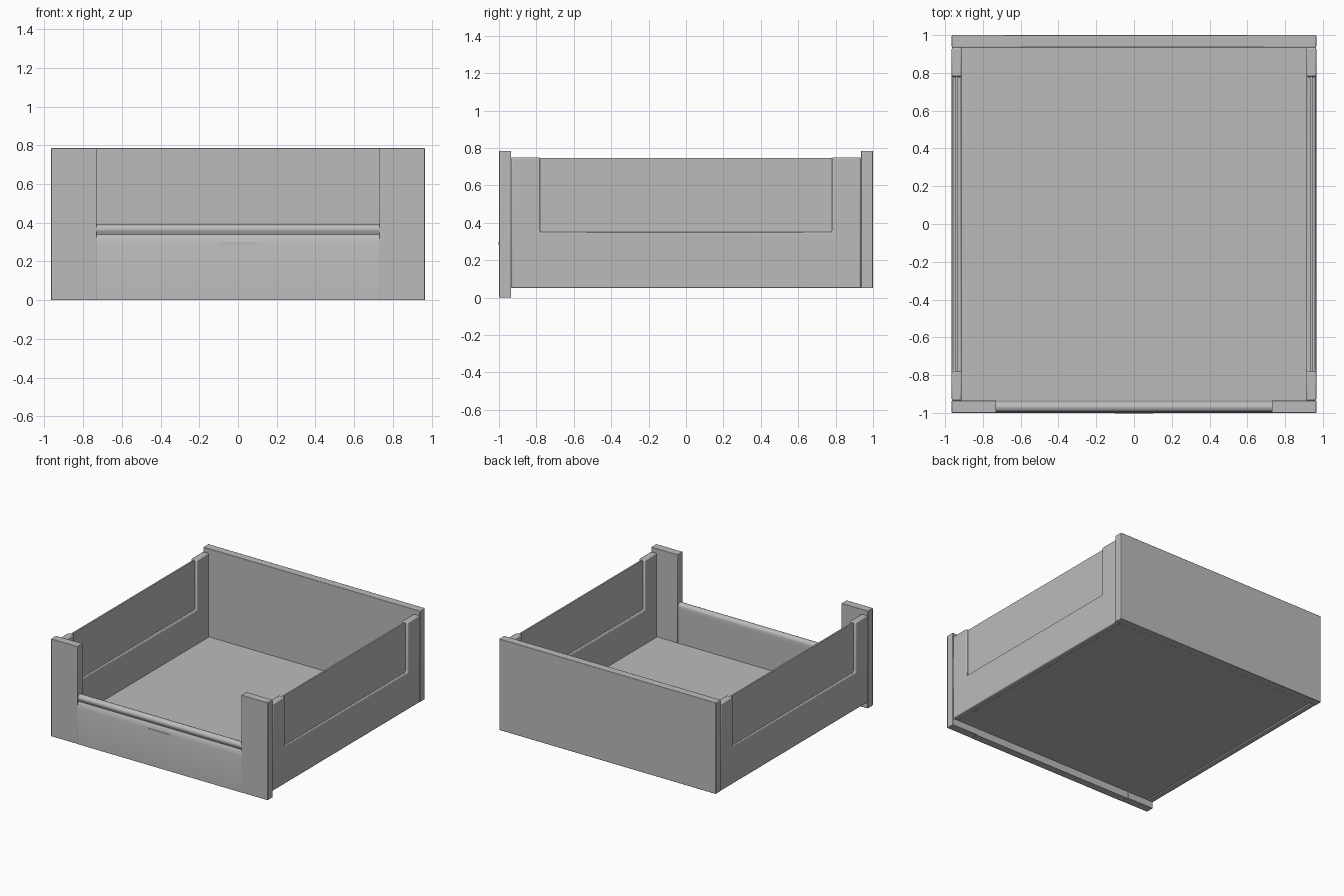
import bpy, bmesh, math

if "Cube" in bpy.data.objects:
    bpy.data.objects.remove(bpy.data.objects["Cube"])

grey = bpy.data.materials.new("grey")
grey.diffuse_color = (0.5, 0.5, 0.5, 1)
grey.use_nodes = True
grey.node_tree.nodes["Principled BSDF"].inputs["Base Color"].default_value = grey.diffuse_color


def finish(name, bm, bevel=0.0):
    bmesh.ops.recalc_face_normals(bm, faces=bm.faces)
    mesh = bpy.data.meshes.new(name)
    bm.to_mesh(mesh)
    bm.free()
    mesh.materials.append(grey)
    ob = bpy.data.objects.new(name, mesh)
    bpy.context.collection.objects.link(ob)
    bpy.context.view_layer.objects.active = ob
    ob.select_set(True)
    bpy.ops.object.shade_smooth_by_angle(angle=math.radians(40))
    ob.select_set(False)
    if bevel:
        mod = ob.modifiers.new("soft edges", 'BEVEL')
        mod.width, mod.segments = bevel, 2
    return ob


def extrude_x(name, profile, x0, x1, bevel=0.0):
    """Extrude a (y, z) outline from x0 to x1."""
    bm = bmesh.new()
    face = bm.faces.new([bm.verts.new((x0, y, z)) for y, z in profile])
    new = bmesh.ops.extrude_face_region(bm, geom=[face])["geom"]
    verts = [v for v in new if isinstance(v, bmesh.types.BMVert)]
    bmesh.ops.translate(bm, verts=verts, vec=(x1 - x0, 0, 0))
    return finish(name, bm, bevel)


def box(name, x0, x1, y0, y1, z0, z1, bevel=0.0):
    return extrude_x(name, [(y0, z0), (y1, z0), (y1, z1), (y0, z1)], x0, x1, bevel)


# Floor and back wall
box("floor", -0.912, 0.912, -0.935, 0.937, 0.055, 0.075)
box("back_panel", -0.965, 0.965, 0.935, 1.0, 0.05, 0.785, 0.004)

# Front rail: flat face, shallow finger groove and rolled top lip
lip = [(-0.968 + 0.028 * math.cos(a), 0.365 + 0.026 * math.sin(a))
       for a in [math.radians(d) for d in range(0, 226, 25)]]
extrude_x("front_rail",
          [(-1.0, 0.0), (-0.94, 0.0), (-0.94, 0.34)] + lip +
          [(-0.985, 0.338), (-0.993, 0.325), (-1.0, 0.295)], -0.73, 0.73)
box("front_mark", -0.1, 0.1, -1.002, -0.998, 0.285, 0.298)

for side, s in (("left", -1), ("right", 1)):
    # Front posts
    xs = sorted((s * 0.73, s * 0.965))
    box(side + "_front_post", *xs, -1.0, -0.935, 0.0, 0.785, 0.003)

    # U-shaped side frame, low rail with a column at each end
    xs = sorted((s * 0.912, s * 0.965))
    extrude_x(side + "_side_frame",
              [(-0.935, 0.05), (0.935, 0.05), (0.935, 0.75), (0.78, 0.75),
               (0.78, 0.35), (-0.78, 0.35), (-0.78, 0.75), (-0.935, 0.75)],
              *xs, 0.008)

    # Thin infill panel standing in the frame
    xs = sorted((s * 0.933, s * 0.946))
    box(side + "_infill_panel", *xs, -0.785, 0.785, 0.345, 0.746)
